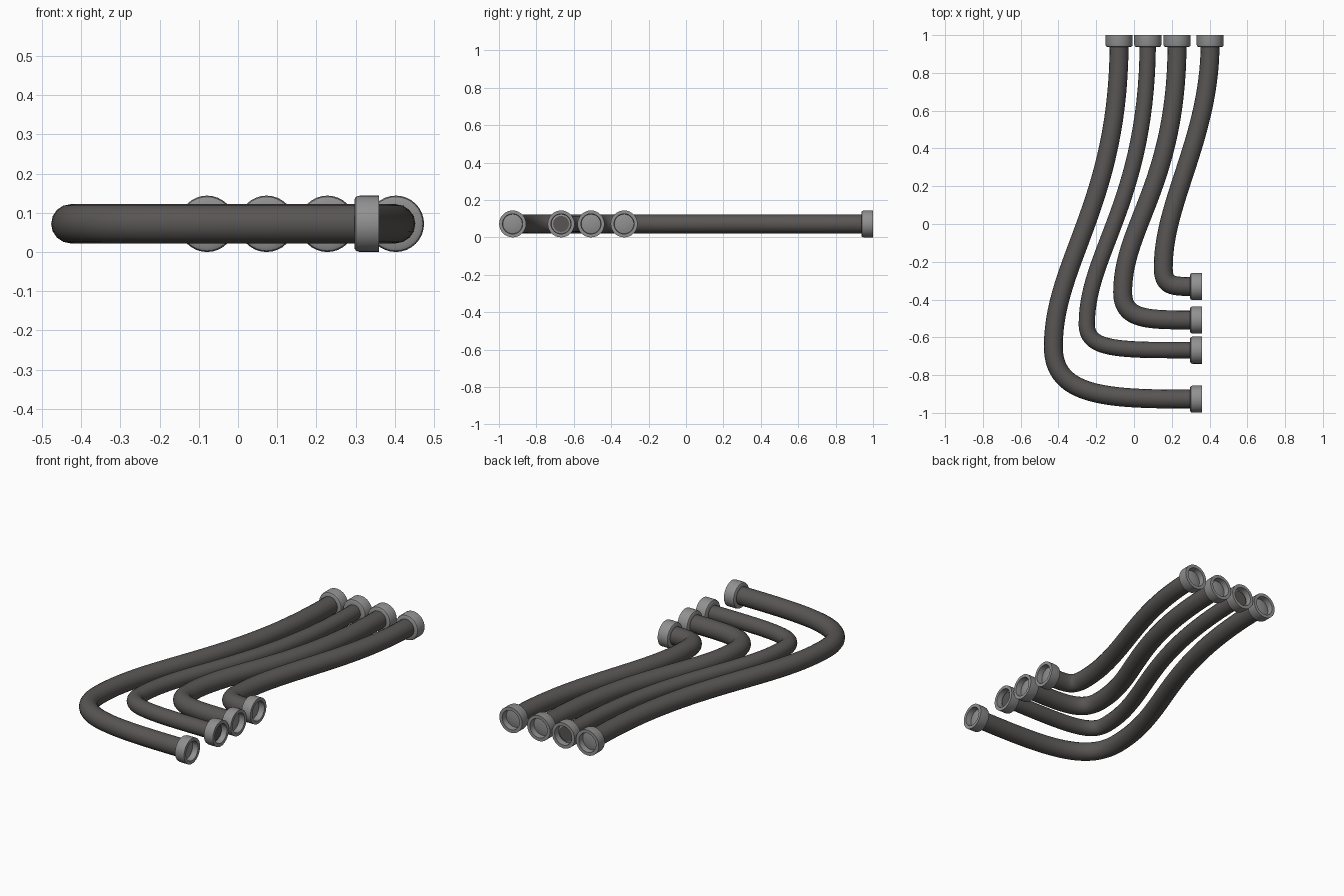
import bpy, bmesh, math
from mathutils import Vector, Matrix

if "Cube" in bpy.data.objects:
    bpy.data.objects.remove(bpy.data.objects["Cube"])

Z = 0.072          # centre height of every hose
CAP_R = 0.072


def material(name, rgb):
    m = bpy.data.materials.new(name)
    m.diffuse_color = (*rgb, 1)
    m.use_nodes = True
    m.node_tree.nodes["Principled BSDF"].inputs["Base Color"].default_value = m.diffuse_color
    return m


RUBBER = material("dark_rubber", (0.098, 0.091, 0.088))
METAL = material("grey_metal", (0.28, 0.28, 0.28))


def finish(ob, mat, angle):
    ob.data.materials.clear()
    ob.data.materials.append(mat)
    bpy.ops.object.select_all(action='DESELECT')
    ob.select_set(True)
    bpy.context.view_layer.objects.active = ob
    bpy.ops.object.shade_smooth_by_angle(angle=math.radians(angle))


# Hose: bezier path with three knots (back end, bend, right end)
def hose(name, radius, knots):
    cu = bpy.data.curves.new(name, 'CURVE')
    cu.dimensions = '3D'
    cu.bevel_depth = radius
    cu.bevel_resolution = 6
    cu.resolution_u = 28
    cu.use_fill_caps = True
    sp = cu.splines.new('BEZIER')
    sp.bezier_points.add(len(knots) - 1)
    for bp, ((x, y), (dx, dy), before, after) in zip(sp.bezier_points, knots):
        p, d = Vector((x, y, Z)), Vector((dx, dy, 0))
        bp.handle_left_type = bp.handle_right_type = 'FREE'
        bp.co = p
        bp.handle_left = p - d * before
        bp.handle_right = p + d * after
    ob = bpy.data.objects.new(name, cu)
    bpy.context.collection.objects.link(ob)
    bpy.ops.object.select_all(action='DESELECT')
    ob.select_set(True)
    bpy.context.view_layer.objects.active = ob
    bpy.ops.object.convert(target='MESH')
    finish(bpy.context.view_layer.objects.active, RUBBER, 50)


# End fitting: lathed open cup, mouth facing along direction
CUP = [(0.040, 0.0), (0.062, 0.0), (0.069, 0.004), (CAP_R, 0.014), (CAP_R, 0.063),
       (0.054, 0.063), (0.052, 0.030), (0.035, 0.034), (0.018, 0.036)]


def fitting(name, mouth, direction, n=32):
    bm = bmesh.new()
    rings = [[bm.verts.new((r * math.cos(2 * math.pi * i / n),
                            r * math.sin(2 * math.pi * i / n), h - 0.063))
              for i in range(n)] for r, h in CUP]
    for a, b in zip(rings, rings[1:]):
        for i in range(n):
            j = (i + 1) % n
            bm.faces.new((a[i], a[j], b[j], b[i]))
    bm.faces.new(rings[-1])
    bm.faces.new(rings[0][::-1])
    rot = Vector(direction).to_track_quat('Z', 'Y').to_matrix().to_4x4()
    bm.transform(Matrix.Translation((*mouth, Z)) @ rot)
    bmesh.ops.recalc_face_normals(bm, faces=bm.faces)
    me = bpy.data.meshes.new(name)
    bm.to_mesh(me)
    bm.free()
    ob = bpy.data.objects.new(name, me)
    bpy.context.collection.objects.link(ob)
    finish(ob, METAL, 40)


# name, radius, back x, bend point, right end y, handle lengths, extra reach into cup
HOSES = [
    ("outer", 0.050, -0.079, (-0.427, -0.65), -0.927, (0.85, 0.45, 0.27, 0.45), 0.0),
    ("second", 0.043, 0.073, (-0.250, -0.53), -0.668, (0.85, 0.38, 0.14, 0.42), 0.014),
    ("third", 0.050, 0.228, (-0.060, -0.36), -0.508, (0.75, 0.35, 0.15, 0.25), 0.0),
    ("inner", 0.050, 0.403, (0.155, -0.23), -0.331, (0.50, 0.35, 0.10, 0.12), 0.0),
]
for name, r, bx, bend, ey, (a, b, c, d), reach in HOSES:
    hose(name + "_hose", r, [((bx, 0.960 + reach), (0, -1), 0, a),
                             (bend, (0, -1), b, c),
                             ((0.320 + reach, ey), (1, 0), d, 0)])
    fitting(name + "_back_fitting", (bx, 1.0), (0, 1, 0))
    fitting(name + "_side_fitting", (0.36, ey), (1, 0, 0))
